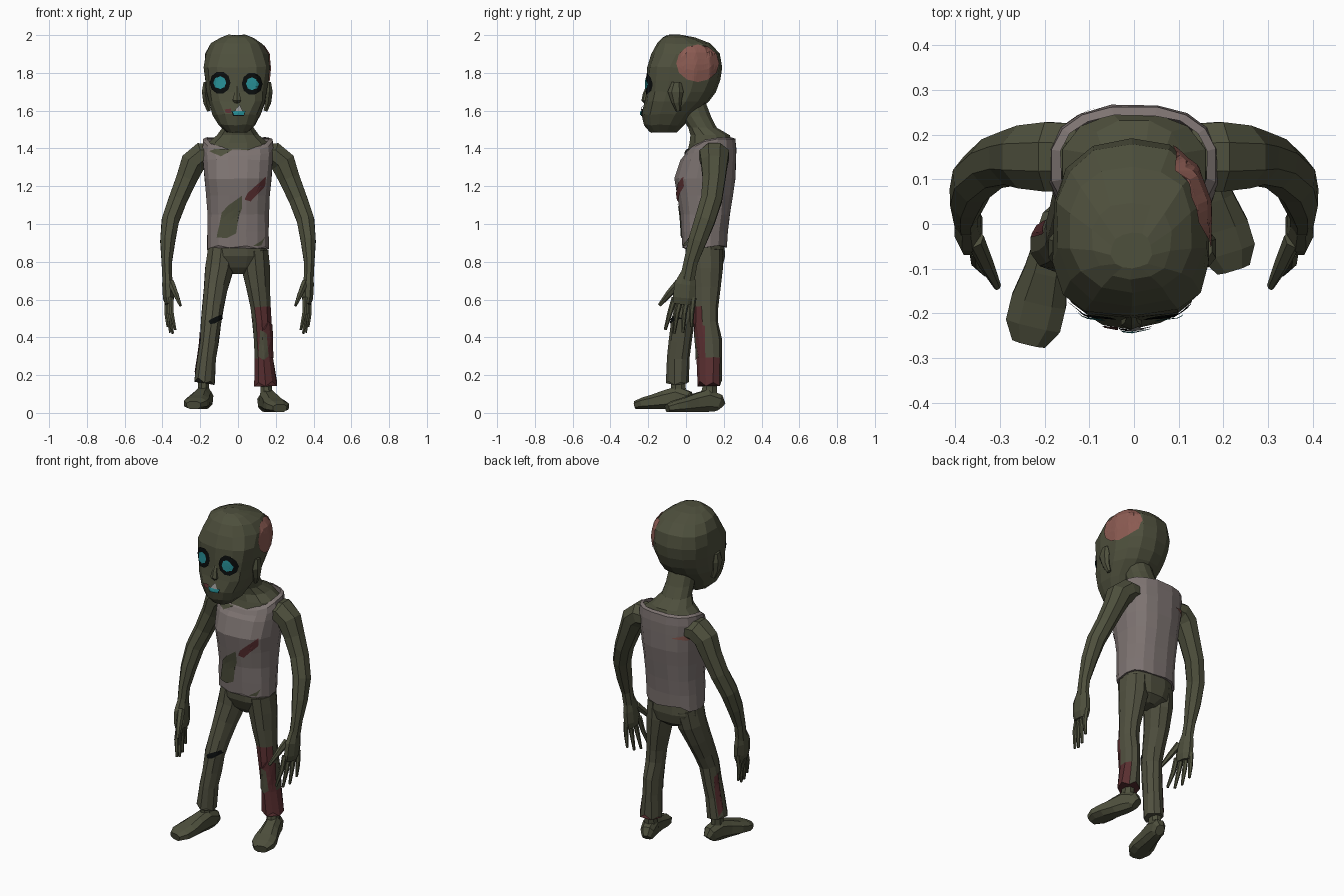
import bpy, bmesh, math, random
from mathutils import Vector
from mathutils.bvhtree import BVHTree

random.seed(4)

def mat(name, r, g, b):
    m = bpy.data.materials.new(name)
    m.diffuse_color = (r, g, b, 1)
    return m

SKIN = mat("olive skin", .076, .079, .046)
PANTS = mat("olive trousers", .080, .080, .050)
SHIRT = mat("dirty grey cloth", .205, .172, .165)
WOUND = mat("raw pink", .26, .105, .085)
BLOOD = mat("dried blood", .100, .028, .030)
BLACK = mat("black", .003, .004, .004)
TEAL = mat("teal glow", .02, .27, .30)
TEETH = mat("pale teeth", .30, .30, .29)

def finish(name, bm, mats, rule=None):
    bm.normal_update()
    for f in bm.faces:
        if rule:
            f.material_index = rule(f.calc_center_median(), f.normal)
    me = bpy.data.meshes.new(name)
    bm.to_mesh(me)
    bm.free()
    for m in mats:
        me.materials.append(m)
    ob = bpy.data.objects.new(name, me)
    bpy.context.collection.objects.link(ob)
    return ob

def ring(c, u, v, ru, rv, n, e=2.0):
    pts = []
    for i in range(n):
        a = 2 * math.pi * (i + .5) / n
        p, q = math.cos(a), math.sin(a)
        pts.append(c + u * ru * math.copysign(abs(p) ** (2 / e), p)
                   + v * rv * math.copysign(abs(q) ** (2 / e), q))
    return pts

def loft(name, rings, mats, caps=(True, True), rule=None, jitter=0.0):
    bm = bmesh.new()
    rows = [[bm.verts.new(p + Vector([random.uniform(-jitter, jitter) for _ in range(3)]))
             for p in r] for r in rings]
    n = len(rows[0])
    for a, b in zip(rows, rows[1:]):
        for i in range(n):
            bm.faces.new((a[i], a[(i + 1) % n], b[(i + 1) % n], b[i]))
    for k, on in zip((0, -1), caps):
        if on:
            bm.faces.new(rows[k])
    bmesh.ops.recalc_face_normals(bm, faces=bm.faces)
    return finish(name, bm, mats, rule)

X, Y, Z = Vector((1, 0, 0)), Vector((0, 1, 0)), Vector((0, 0, 1))

def level(rows, n, e, cx=0):
    """horizontal rings from (z, y front, y back, half width)"""
    return [ring(Vector((cx, (f + b) / 2, z)), X, Y, w, (b - f) / 2, n, e) for z, f, b, w in rows]

def sweep(path, n=8, ref=Y, e=2.0):
    """rings across a path of (x, y, z, radius u, radius v)"""
    P = [Vector(p[:3]) for p in path]
    out = []
    for i, p in enumerate(path):
        t = (P[min(i + 1, len(P) - 1)] - P[max(i - 1, 0)]).normalized()
        u = ref.cross(t).normalized()
        out.append(ring(P[i], u, t.cross(u), p[3], p[4], n, e))
    return out

def patch(name, target, pts, m, d=Y, lift=.005, cuts=3):
    """thin painted sheet: an outline in the front or side view laid on a surface"""
    bt = bmesh.new()
    bt.from_mesh(target.data)
    tree = BVHTree.FromBMesh(bt)
    bm = bmesh.new()
    axis = Y if d.x else X
    bm.faces.new([bm.verts.new(axis * a + Z * b - d * 2) for a, b in pts])
    bmesh.ops.triangulate(bm, faces=bm.faces[:])
    bmesh.ops.subdivide_edges(bm, edges=bm.edges[:], cuts=cuts, use_grid_fill=True)
    bmesh.ops.triangulate(bm, faces=bm.faces[:])
    for v in bm.verts:
        hit, nor, _, _ = tree.ray_cast(v.co, d)
        if hit is None:
            hit, nor, _, _ = tree.find_nearest(v.co + d * 2)
        v.co = hit + nor * lift
    bm.normal_update()
    bmesh.ops.reverse_faces(bm, faces=[f for f in bm.faces if f.normal.dot(d) > 0])
    bt.free()
    return finish(name, bm, [m])

def oval(cx, cz, rx, rz, n=10):
    return [(cx + rx * math.cos(2 * math.pi * i / n), cz + rz * math.sin(2 * math.pi * i / n)) for i in range(n)]

# Head: rounder at the back, flatter across the face
HEAD = [(1.485, -.19, -.05, .055), (1.525, -.222, -.01, .098), (1.58, -.236, .04, .13),
        (1.65, -.220, .12, .153), (1.70, -.212, .155, .162), (1.76, -.210, .182, .17),
        (1.83, -.205, .192, .178), (1.90, -.185, .18, .17), (1.955, -.155, .13, .138),
        (1.985, -.125, .05, .09), (2.0, -.10, -.02, .045)]
skull = []
for row in HEAD:
    flat = 3.3 if 1.6 < row[0] < 1.85 else 2.35
    back, face = level([row], 14, 2.35, -.006)[0], level([row], 14, flat, -.006)[0]
    skull.append([f if f.y < (row[1] + row[2]) / 2 else b for f, b in zip(face, back)])
head = loft("head", skull, [SKIN], jitter=.003)
loft("neck_and_shoulders", level([
    (1.35, -.005, .245, .17), (1.43, .015, .25, .165), (1.47, .02, .235, .115),
    (1.51, .01, .165, .085), (1.57, -.03, .135, .078), (1.66, -.06, .10, .075)], 12, 2.2), [SKIN])
loft("nose", sweep([(-.006, -.195, 1.735, .01, .012), (-.006, -.212, 1.69, .016, .016),
                    (-.006, -.218, 1.655, .026, .018), (-.006, -.21, 1.64, .014, .01)], 6), [SKIN])
for s in (-1, 1):
    loft("ear", sweep([(s * .150 - .004, -.04, 1.60, .012, .014), (s * .164 - .004, -.05, 1.645, .018, .026),
                       (s * .170 - .004, -.055, 1.70, .020, .042), (s * .170 - .004, -.05, 1.75, .010, .025)], 6), [SKIN])

# Face paint
for cx, cz in ((-.092, 1.748), (.072, 1.742)):
    patch("eye_socket", head, oval(cx, cz, .053, .06), BLACK, lift=.007)
    patch("eye_glow", head, oval(cx, cz, .031, .034, 8), TEAL, lift=.0125)
patch("mouth", head, [(-.035, 1.597), (0, 1.60), (.04, 1.597), (.03, 1.574), (-.025, 1.574)], BLACK)
patch("lip_blood", head, [(-.07, 1.605), (-.035, 1.61), (-.035, 1.585), (-.065, 1.588)], BLOOD, lift=.007)
patch("teeth", head, [(-.01, 1.61), (.008, 1.63), (.018, 1.608), (.025, 1.595), (-.015, 1.595)], TEETH, lift=.008)
patch("mouth_glow", head, [(-.03, 1.596), (.038, 1.596), (.028, 1.579), (-.02, 1.579)], TEAL, lift=.0095)
patch("scalp_wound", head, oval(.06, 1.85, .112, .097, 12), WOUND, d=-X, lift=.006, cuts=5)

# Vest with ragged hem, dipped neckline and folded rim
vest = level([(.875, -.022, .217, .165), (.96, -.025, .222, .165), (1.05, -.03, .235, .165),
              (1.15, -.048, .25, .17), (1.24, -.064, .264, .18), (1.34, -.032, .267, .187),
              (1.40, -.012, .267, .190), (1.45, .0, .263, .186), (1.458, .018, .245, .166)], 16, 2.5)
for k, drop in ((-1, .065), (-2, .065), (-3, .035)):
    for p in vest[k]:
        p.z -= max(0, (.12 - p.y) / .12) * drop
for p in vest[0]:
    p.z += random.uniform(-.015, .015)
shirt = loft("vest", vest, [SHIRT], caps=(True, False), jitter=.002)
patch("vest_hole", shirt, [(.02, 1.15), (.02, 1.08), (0, 1.03), (-.01, .95), (-.06, .925), (-.11, .93),
                           (-.07, .99), (-.085, 1.06), (-.05, 1.10)], SKIN)
patch("vest_slash", shirt, [(.145, 1.25), (.14, 1.2), (.065, 1.12), (.035, 1.13), (.05, 1.165), (.1, 1.21)], BLOOD)
patch("neckline_tear", shirt, [(-.15, 1.385), (-.12, 1.395), (-.03, 1.39), (-.07, 1.372), (-.09, 1.355)], SKIN)
patch("hem_tear", shirt, [(.08, .885), (.12, .885), (.14, .93), (.12, .91)], SKIN)
patch("back_slash", shirt, [(-.08, 1.325), (-.165, 1.35), (-.165, 1.315)], WOUND, d=-Y)

# Hips and legs
loft("hips", level([(.735, .06, .15, .05), (.77, .025, .195, .13), (.83, -.005, .21, .162),
                    (.92, -.01, .205, .155)], 12, 2.3), [PANTS])

def leg(name, path, rule=None):
    rings = sweep(path, 10)
    for i, p in enumerate(rings[-1]):
        p.z += .018 * (-1) ** i * random.random()
    return loft(name, rings, [PANTS, BLOOD], rule=rule, jitter=.002)

def blood_rule(c, n):
    if c.z < .30:
        return int(n.y < -.3 or (n.y < .75 and n.x > 0))
    return int(c.z < .56 and n.y < -.3 and n.x > -.75)

left = leg("left_leg", [(.088, .10, .86, .075, .095), (.095, .105, .76, .077, .09), (.107, .105, .66, .065, .08),
                        (.12, .105, .56, .056, .067), (.127, .105, .48, .053, .065), (.133, .12, .38, .05, .07),
                        (.137, .125, .29, .05, .068), (.145, .125, .15, .064, .065)], blood_rule)
right = leg("right_leg", [(-.088, .10, .86, .075, .095), (-.10, .085, .76, .077, .09), (-.118, .05, .66, .067, .08),
                          (-.132, .01, .56, .06, .068), (-.142, -.018, .48, .057, .062), (-.152, -.03, .38, .052, .062),
                          (-.165, -.04, .29, .05, .06), (-.178, -.045, .165, .058, .06)])
patch("trouser_tear", left, [(.12, .44), (.15, .42), (.16, .30), (.135, .28), (.11, .30)], PANTS)
patch("outer_blood", left, [(.04, .49), (.10, .46), (.10, .37), (.10, .29), (.07, .29)], BLOOD, d=-X)
patch("knee_hole", right, [(-.155, .485), (-.135, .50), (-.09, .52), (-.085, .50), (-.12, .475), (-.145, .47)], BLACK)
patch("calf_blood", right, [(-.02, .44), (.008, .42), (.005, .30), (-.005, .18), (-.03, .22), (-.025, .32)], BLOOD, d=X)

# Bare feet: (share of length, half width, height)
FOOT = [(0, .025, .06), (.06, .04, .10), (.25, .046, .125), (.45, .052, .105),
        (.68, .066, .08), (.86, .066, .064), (1, .04, .045)]

def foot(name, heel, toe, z, ankle):
    h, t = Vector(heel), Vector(toe)
    path = []
    for f, w, hgt in FOOT:
        p = h.lerp(t, f)
        path.append((p.x, p.y, z + hgt / 2, w, hgt / 2))
    loft(name, sweep(path, 8, Z, 2.6), [SKIN])
    x, y = ankle
    loft(name + "_ankle", sweep([(x, y, .24, .033, .04), (x, y, .13, .032, .042),
                                 (x, y - .01, .06, .04, .05)]), [SKIN])

foot("left_foot", (.135, .185), (.222, -.10), .002, (.15, .125))
foot("right_foot", (-.165, .025), (-.235, -.266), .018, (-.182, -.04))

# Arms, palms, fingers and thumbs, mirrored
for s, side in ((1, "left"), (-1, "right")):
    def part(name, path, n=8):
        loft(side + "_" + name, sweep([(s * p[0],) + p[1:] for p in path], n), [SKIN])
    part("arm", [(.13, .15, 1.365, .06, .08), (.19, .15, 1.365, .073, .084), (.238, .15, 1.325, .072, .076),
                 (.272, .148, 1.24, .06, .065), (.318, .135, 1.13, .053, .06), (.358, .10, 1.02, .05, .058),
                 (.372, .06, .91, .043, .052), (.377, .025, .80, .03, .04), (.374, .005, .70, .028, .042)])
    part("palm", [(.374, .01, .74, .024, .04), (.372, -.004, .68, .032, .062),
                  (.368, -.01, .61, .032, .064), (.365, -.014, .575, .022, .055)])
    for i, tip in enumerate((.44, .42, .425, .455)):
        t = i / 3
        part("finger", [(.355 + .02 * t, -.06 + .10 * t, .61, .014, .016),
                        (.352 + .027 * t, -.085 + .115 * t, .53, .013, .014),
                        (.332 + .04 * t, -.110 + .14 * t, tip, .007, .008)], 6)
    part("thumb", [(.355, -.035, .69, .02, .024), (.330, -.09, .63, .016, .019),
                   (.305, -.14, .57, .008, .01)], 6)
